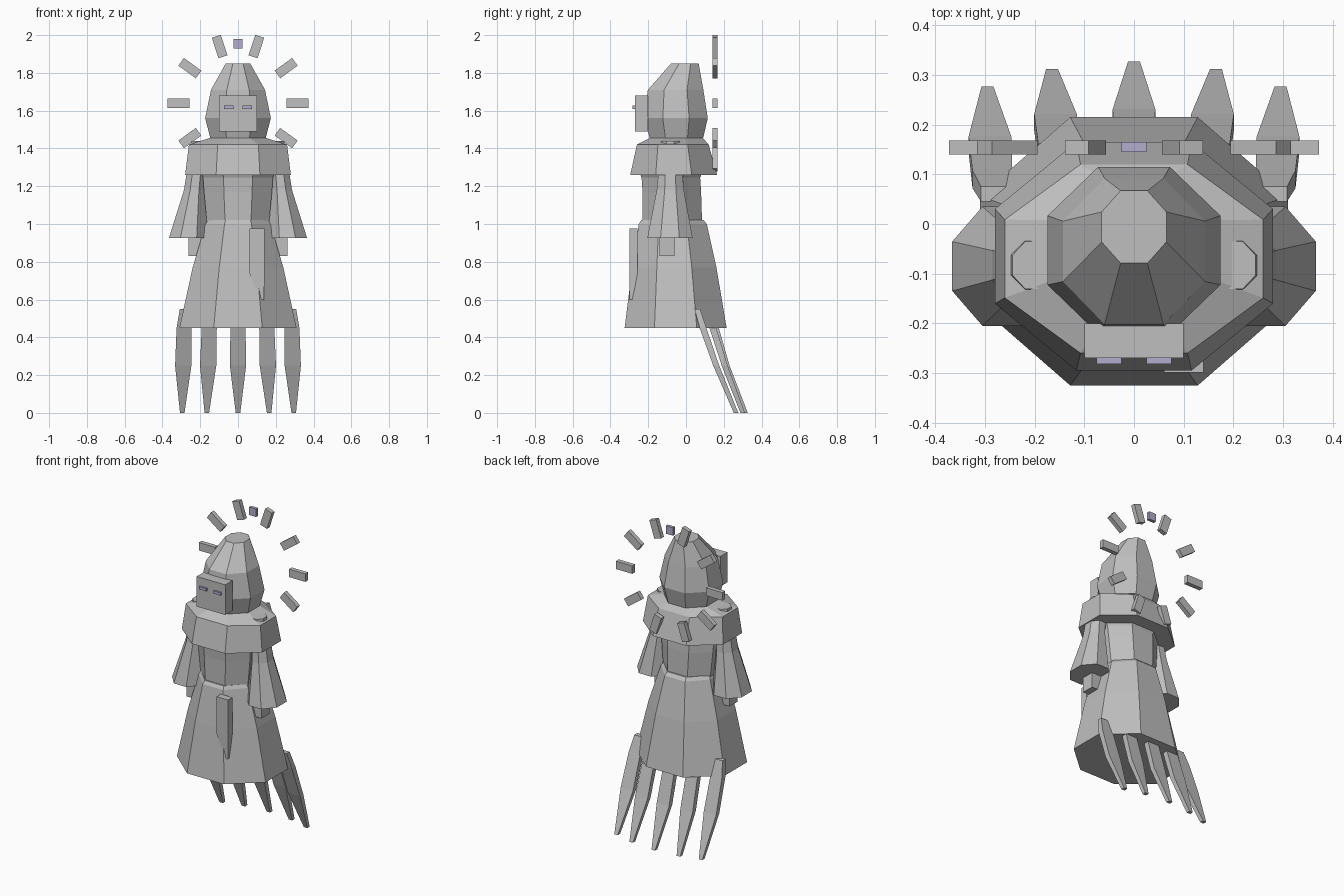
import bpy, bmesh, math
from mathutils import Matrix, Vector

if "Cube" in bpy.data.objects:
    bpy.data.objects.remove(bpy.data.objects["Cube"])


def material(name, rgb):
    m = bpy.data.materials.new(name)
    m.diffuse_color = (*rgb, 1)
    m.use_nodes = True
    m.node_tree.nodes["Principled BSDF"].inputs["Base Color"].default_value = m.diffuse_color
    return m


STONE = material("pale_grey", (0.52, 0.52, 0.52))
LILAC = material("lilac", (0.45, 0.42, 0.62))


def loft(name, rings, mat=STONE):
    """Join equal-length rings of points into a closed, capped solid."""
    bm = bmesh.new()
    loops = [[bm.verts.new(p) for p in ring] for ring in rings]
    n = len(loops[0])
    for a, b in zip(loops, loops[1:]):
        for i in range(n):
            j = (i + 1) % n
            bm.faces.new((a[i], a[j], b[j], b[i]))
    bm.faces.new(loops[0][::-1])
    bm.faces.new(loops[-1])
    bmesh.ops.recalc_face_normals(bm, faces=bm.faces)
    me = bpy.data.meshes.new(name)
    bm.to_mesh(me)
    bm.free()
    me.materials.append(mat)
    ob = bpy.data.objects.new(name, me)
    bpy.context.collection.objects.link(ob)
    return ob


def octagon(z, hx, hy, cy, cx=0):
    """Flat-sided octagon given by its half extents."""
    k = 1 / math.cos(math.pi / 8)
    return [(cx + hx * k * math.cos((i + .5) * math.pi / 4),
             cy + hy * k * math.sin((i + .5) * math.pi / 4), z) for i in range(8)]


def rect(z, cx, cy, hx, hy):
    return [(cx - hx, cy - hy, z), (cx + hx, cy - hy, z),
            (cx + hx, cy + hy, z), (cx - hx, cy + hy, z)]


def box(name, x, y, z, mat=STONE):
    cx, cy, hx, hy = sum(x) / 2, sum(y) / 2, (x[1] - x[0]) / 2, (y[1] - y[0]) / 2
    return loft(name, [rect(h, cx, cy, hx, hy) for h in z], mat)


# Robe: skirt, torso, shoulder cape and hood
loft("skirt", [octagon(.45, .31, .27, -.055), octagon(.77, .24, .223, -.062),
               octagon(1.0, .172, .18, -.07), octagon(1.02, .16, .165, -.072)])
loft("torso", [octagon(1.01, .165, .157, -.072), octagon(1.17, .18, .155, -.075),
               octagon(1.245, .185, .155, -.08), octagon(1.27, .195, .165, -.08)])
loft("cape", [octagon(1.26, .28, .23, -.065), octagon(1.42, .26, .19, -.07),
              octagon(1.455, .15, .14, -.05)])
loft("hood", [octagon(1.43, .14, .135, -.05), octagon(1.56, .174, .168, -.053),
              octagon(1.71, .143, .147, -.055), octagon(1.85, .065, .073, -.006)])

# Square mask with two eye slits
box("mask", (-.1, .1), (-.27, -.2), (1.49, 1.68))
for s in (-1, 1):
    x = sorted((s * .025, s * .075))
    box("eye", x, (-.282, -.269), (1.61, 1.627), LILAC)

# Flared sleeves with hands
for s in (-1, 1):
    loft("sleeve", [octagon(.925, .104, .12, -.085, s * .262),
                    octagon(1.18, .056, .072, -.083, s * .23),
                    octagon(1.44, .045, .048, -.083, s * .2)])
    box("hand", sorted((s * .19, s * .263)), (-.14, -.06), (.83, 1.0))

# Sheath hanging at the front of the skirt
loft("sheath", [rect(.6, .13, -.29, .008, .008), rect(.74, .1, -.278, .04, .021),
                rect(.975, .1, -.278, .04, .021)])

# Trailing tattered strips: (x, y) at top, middle and tip
STRIPS = [((0, .13), (0, .215), (0, .315)),
          ((.15, .115), (.158, .205), (.165, .3)),
          ((.283, .06), (.29, .16), (.295, .265))]
for top, mid, tip in STRIPS:
    for s in ((1,) if top[0] == 0 else (-1, 1)):
        up = Vector(top).lerp(Vector(mid), .3)
        loft("trailing_strip", [rect(0, s * tip[0], tip[1], .012, .012),
                                rect(.25, s * mid[0], mid[1], .043, .016),
                                rect(.45, s * up[0], up[1], .04, .018),
                                rect(.55, s * top[0], top[1], .025, .015)])

# Halo of ten floating bars, with one small lilac gem at its crown
for i in range(10):
    bar = box("halo_bar", (.258, .372), (.14, .168), (-.025, .025))
    turn = Matrix.Translation((0, 0, 1.64)) @ Matrix.Rotation(-i * math.pi / 5, 4, 'Y')
    bar.data.transform(turn)
box("halo_gem", (-.025, .025), (.145, .165), (1.93, 1.98), LILAC)
